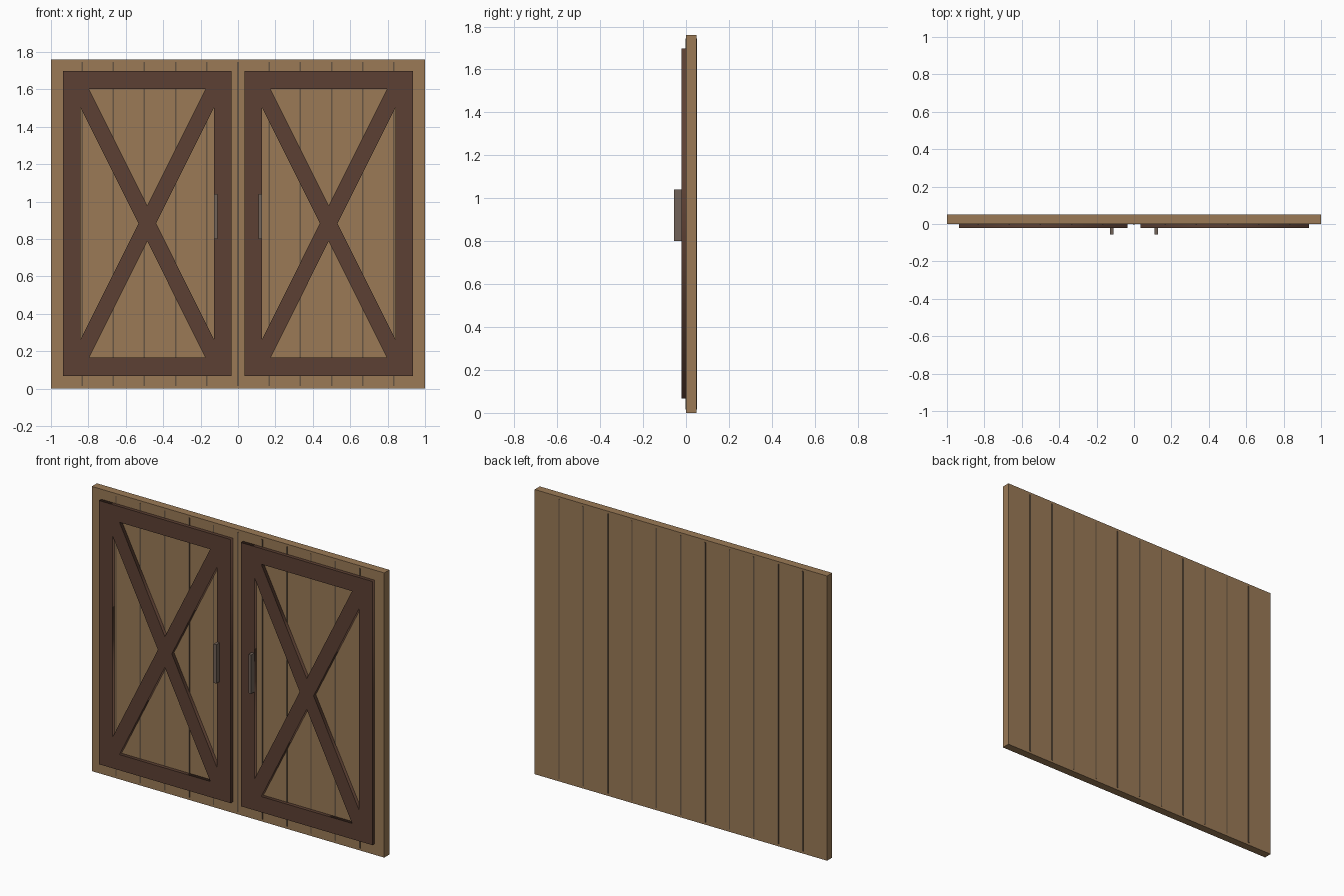
import bpy

if "Cube" in bpy.data.objects:
    bpy.data.objects.remove(bpy.data.objects["Cube"])


def material(name, rgb):
    m = bpy.data.materials.new(name)
    lin = [((c / 255 + 0.055) / 1.055) ** 2.4 for c in rgb]
    m.diffuse_color = (*lin, 1)
    m.use_nodes = True
    m.node_tree.nodes["Principled BSDF"].inputs["Base Color"].default_value = m.diffuse_color
    return m


WOOD = material("light wood", (155, 122, 86))
TRIM = material("dark brown trim", (92, 64, 51))
GROOVE = material("plank seam", (104, 86, 68))
METAL = material("handle metal", (113, 98, 88))


def box(name, x0, x1, y0, y1, z0, z1, mat):
    bpy.ops.mesh.primitive_cube_add(size=1, location=((x0 + x1) / 2, (y0 + y1) / 2, (z0 + z1) / 2))
    o = bpy.context.object
    o.name = name
    o.scale = (x1 - x0, y1 - y0, z1 - z0)
    bpy.ops.object.transform_apply(location=False, rotation=False, scale=True)
    o.data.materials.append(mat)
    return o


def trim(name, cx):
    """Rectangular frame with crossed braces: one outline with four triangular holes."""
    cz, hw, hh = 0.883, 0.45, 0.815      # centre and outer half size
    iw, ih = 0.358, 0.718                # inner half size
    slope = ih / iw
    off = 0.095                          # half brace thickness measured vertically
    loops = [[(-hw, -hh), (hw, -hh), (hw, hh), (-hw, hh)]]
    for s in (-1, 1):
        tx = (ih - off) / slope
        loops.append([(-tx, s * ih), (tx, s * ih), (0, s * off)])
        tz = slope * iw - off
        loops.append([(s * iw, -tz), (s * iw, tz), (s * off / slope, 0)])
    cu = bpy.data.curves.new(name, 'CURVE')
    cu.dimensions = '2D'
    cu.fill_mode = 'BOTH'
    cu.extrude = 0.011
    for pts in loops:
        sp = cu.splines.new('POLY')
        sp.points.add(len(pts) - 1)
        for p, (x, z) in zip(sp.points, pts):
            p.co = (x, z, 0, 1)
        sp.use_cyclic_u = True
    cu.materials.append(TRIM)
    o = bpy.data.objects.new(name, cu)
    bpy.context.collection.objects.link(o)
    o.location = (cx, -0.011, cz)
    o.rotation_euler = (1.5707963, 0, 0)
    bpy.ops.object.select_all(action='DESELECT')
    o.select_set(True)
    bpy.context.view_layer.objects.active = o
    bpy.ops.object.convert(target='MESH')


# plank backing
box("door_panel", -1, 1, 0, 0.05, 0, 1.76, WOOD)

# thin seams between the planks, showing on both faces
for i in range(1, 12):
    x = -1 + i / 6
    w = 0.005 if i == 6 else 0.004
    box("plank_seam", x - w, x + w, -0.002, 0.052, 0.015, 1.745, GROOVE)

# door trim and handles, mirrored left and right
for side, s in (("left", -1), ("right", 1)):
    trim(side + "_door_trim", s * 0.485)
    box(side + "_handle", s * 0.119 - 0.009, s * 0.119 + 0.009, -0.055, -0.02, 0.80, 1.04, METAL)
